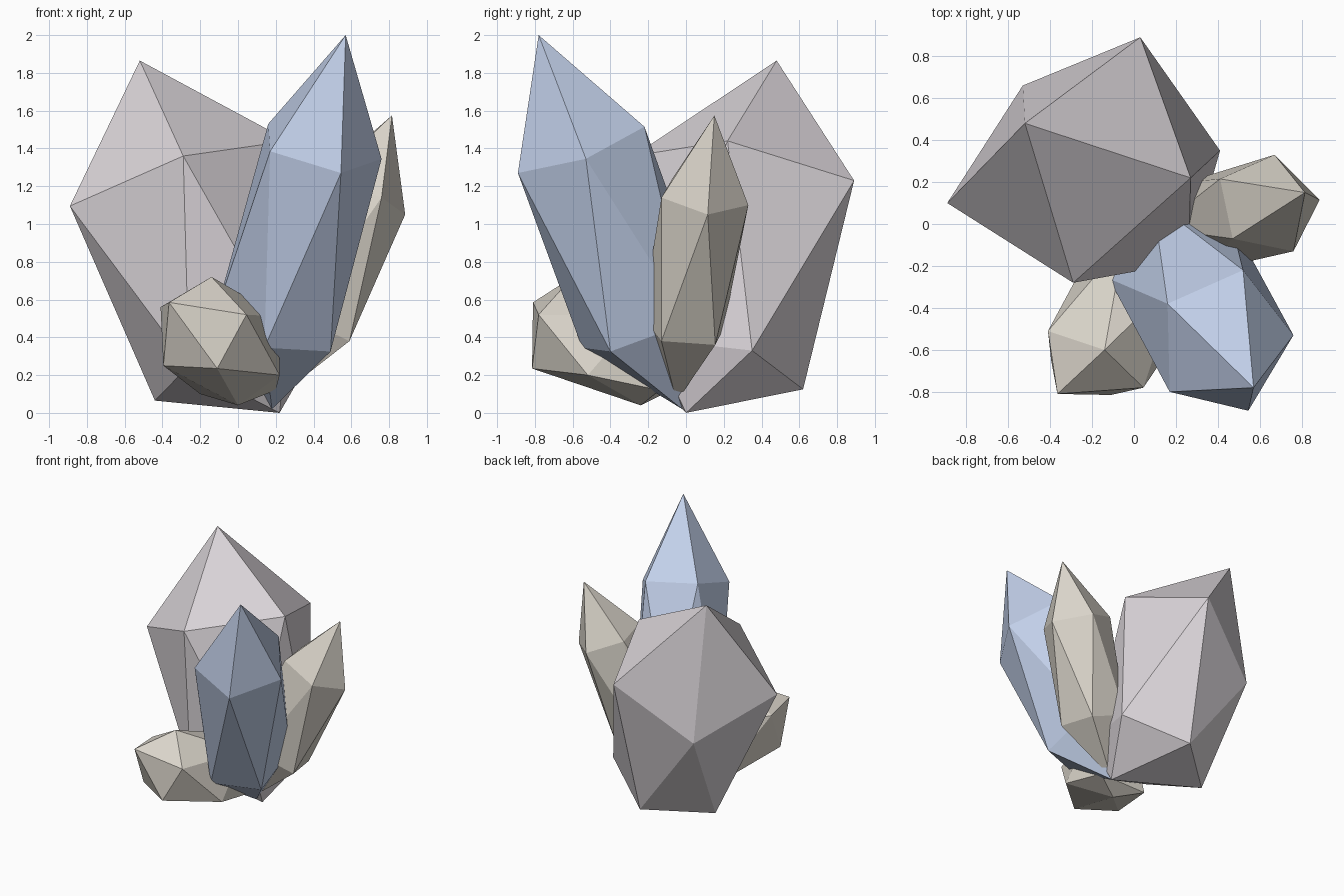
import bpy
import bmesh


def material(name, rgb):
    mat = bpy.data.materials.new(name)
    mat.diffuse_color = (*rgb, 1.0)
    return mat


def crystal(name, mat, tip, shoulder, lower, foot):
    """Stretched twenty-sided gem: tip fan, zigzag band of triangles, foot fan."""
    bm = bmesh.new()
    top, base = bm.verts.new(tip), bm.verts.new(foot)
    up = [bm.verts.new(p) for p in shoulder]
    lo = [bm.verts.new(p) for p in lower]
    n = len(up)
    for i in range(n):
        j = (i + 1) % n
        bm.faces.new((top, up[i], up[j]))
        bm.faces.new((up[i], lo[i], lo[j]))
        bm.faces.new((up[i], lo[j], up[j]))
        bm.faces.new((base, lo[j], lo[i]))
    bmesh.ops.recalc_face_normals(bm, faces=bm.faces)
    mesh = bpy.data.meshes.new(name)
    bm.to_mesh(mesh)
    bm.free()
    mesh.materials.append(mat)
    obj = bpy.data.objects.new(name, mesh)
    bpy.context.collection.objects.link(obj)
    return obj


grey = material("pale_mauve", (0.70, 0.66, 0.69))
blue = material("blue", (0.54, 0.63, 0.82))
sand = material("sand", (0.70, 0.66, 0.59))

# Broad crystal leaning back and left
crystal("large_crystal", grey, (-0.52, 0.48, 1.865),
        [(-0.89, 0.10, 1.095), (-0.29, -0.28, 1.36), (0.27, 0.22, 1.44),
         (0.03, 0.89, 1.23), (-0.53, 0.66, 0.81)],
        [(-0.44, 0.25, 0.065), (-0.26, -0.24, 0.25), (0.26, -0.18, 0.39),
         (0.41, 0.35, 0.33), (-0.02, 0.62, 0.125)],
        (0.22, 0.0, 0.0))

# Tallest crystal leaning forward
crystal("tall_crystal", blue, (0.57, -0.78, 2.0),
        [(0.545, -0.89, 1.27), (0.76, -0.53, 1.345), (0.52, -0.22, 1.515),
         (0.16, -0.38, 1.53), (0.17, -0.80, 1.385)],
        [(0.14, -0.55, 0.345), (0.49, -0.40, 0.325), (0.46, 0.02, 0.48),
         (0.09, 0.11, 0.60), (-0.12, -0.26, 0.52)],
        (0.18, -0.02, 0.02))

# Slim crystal leaning right
crystal("slim_crystal", sand, (0.815, 0.15, 1.575),
        [(0.885, 0.115, 1.05), (0.67, 0.33, 1.10), (0.41, 0.215, 1.22),
         (0.47, -0.07, 1.245), (0.76, -0.13, 1.14)],
        [(0.59, -0.13, 0.38), (0.53, 0.155, 0.36), (0.25, 0.20, 0.45),
         (0.11, -0.02, 0.56), (0.32, -0.23, 0.51)],
        (0.18, -0.05, 0.06))

# Stubby crystal low at the front
crystal("small_crystal", sand, (-0.365, -0.81, 0.585),
        [(-0.14, -0.60, 0.72), (0.045, -0.78, 0.52), (-0.11, -0.815, 0.235),
         (-0.395, -0.65, 0.25), (-0.41, -0.51, 0.56)],
        [(-0.05, -0.09, 0.525), (0.22, -0.25, 0.51), (0.22, -0.52, 0.20),
         (0.0, -0.24, 0.04), (-0.20, -0.12, 0.10)],
        (0.20, -0.14, 0.12))
